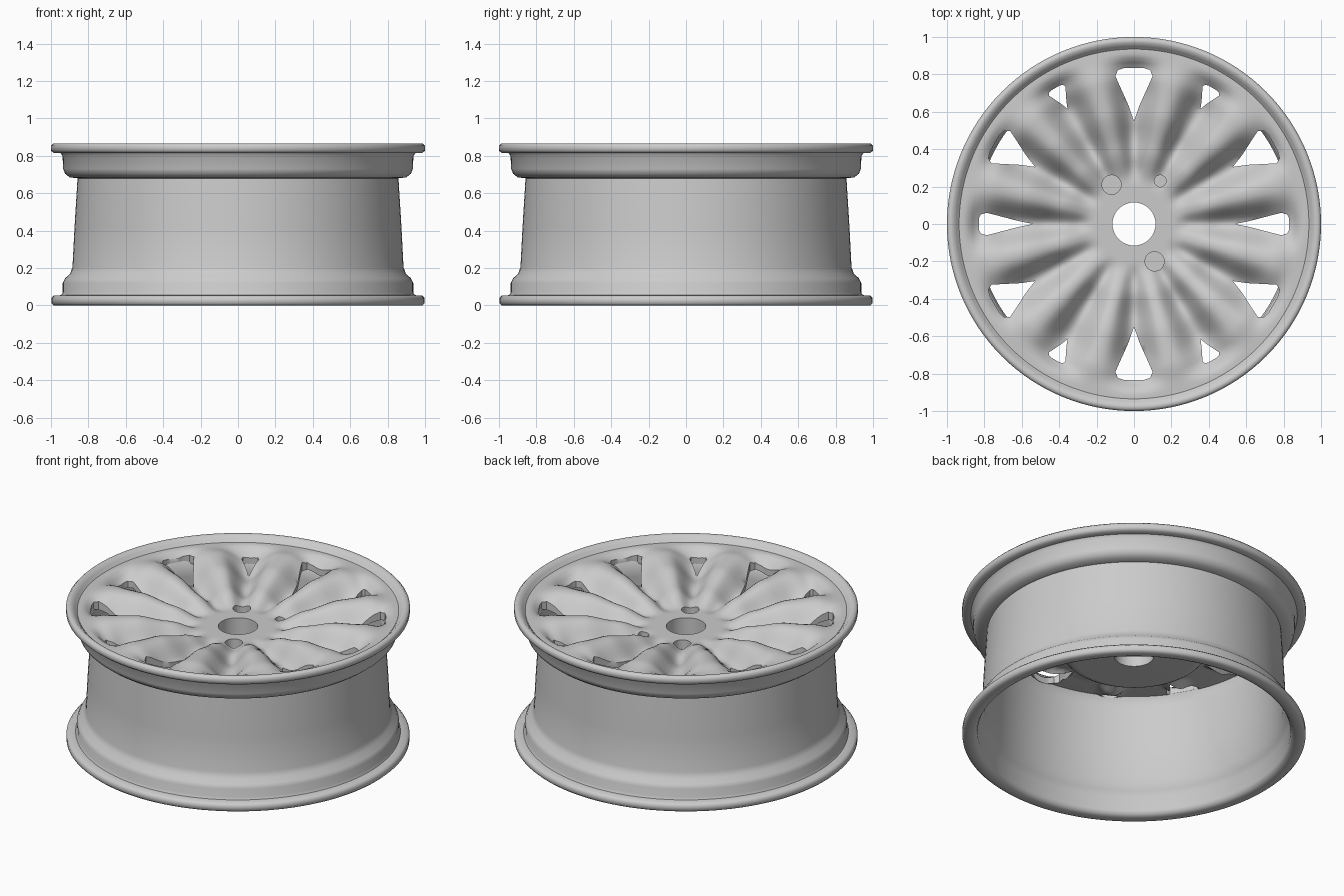
import bpy, bmesh, math
from math import sin, cos, pi, radians

cube = bpy.data.objects.get("Cube")
if cube:
    bpy.data.objects.remove(cube, do_unlink=True)

metal = bpy.data.materials.new("light grey metal")
metal.use_nodes = True
GREY = (0.6, 0.6, 0.6, 1)
metal.diffuse_color = GREY
bsdf = metal.node_tree.nodes["Principled BSDF"]
bsdf.inputs["Base Color"].default_value = GREY
bsdf.inputs["Roughness"].default_value = 0.5


def add_object(name, bm):
    bmesh.ops.recalc_face_normals(bm, faces=bm.faces)
    mesh = bpy.data.meshes.new(name)
    bm.to_mesh(mesh)
    bm.free()
    mesh.materials.append(metal)
    ob = bpy.data.objects.new(name, mesh)
    bpy.context.collection.objects.link(ob)
    return ob


def revolve(name, section, steps):
    """Sweep a closed (radius, height) section, which may vary with angle."""
    bm = bmesh.new()
    rings = []
    for i in range(steps):
        a = 2 * pi * i / steps
        rings.append([bm.verts.new((r * cos(a), r * sin(a), z)) for r, z in section(a)])
    n = len(rings[0])
    for i in range(steps):
        a, b = rings[i], rings[(i + 1) % steps]
        for j in range(n):
            k = (j + 1) % n
            bm.faces.new((a[j], b[j], b[k], a[k]))
    return add_object(name, bm)


def prism(bm, outline, low, high):
    """Add a closed upright prism to bm."""
    bottom = [bm.verts.new((x, y, low)) for x, y in outline]
    top = [bm.verts.new((x, y, high)) for x, y in outline]
    bm.faces.new(bottom[::-1])
    bm.faces.new(top)
    n = len(outline)
    for i in range(n):
        j = (i + 1) % n
        bm.faces.new((bottom[i], bottom[j], top[j], top[i]))


def curve_at(points, r):
    """Smooth interpolation through (radius, value) points."""
    for (r0, v0), (r1, v1) in zip(points, points[1:]):
        if r <= r1:
            t = max(0, (r - r0) / (r1 - r0))
            return v0 + (v1 - v0) * t * t * (3 - 2 * t) * 0.5 + (v1 - v0) * t * 0.5
    return points[-1][1]


def smooth(ob, angle):
    bpy.ops.object.select_all(action='DESELECT')
    ob.select_set(True)
    bpy.context.view_layer.objects.active = ob
    bpy.ops.object.shade_smooth_by_angle(angle=radians(angle))


# Barrel with both flanges and bead seats
BARREL = [
    (0.94, 0.0), (0.985, 0.0), (0.998, 0.012), (0.998, 0.04), (0.985, 0.052),
    (0.945, 0.055), (0.937, 0.07), (0.937, 0.12), (0.925, 0.145), (0.897, 0.17),
    (0.885, 0.205), (0.874, 0.42), (0.858, 0.68), (0.90, 0.685), (0.925, 0.705),
    (0.935, 0.73), (0.938, 0.80), (0.95, 0.815), (0.985, 0.815), (1.0, 0.828),
    (1.0, 0.855), (0.988, 0.867), (0.97, 0.867), (0.95, 0.85), (0.93, 0.825),
    (0.89, 0.80), (0.85, 0.765), (0.842, 0.68), (0.855, 0.42), (0.868, 0.2),
    (0.888, 0.15), (0.905, 0.12), (0.91, 0.03), (0.92, 0.01)]
barrel = revolve("rim_barrel", lambda a: BARREL, 128)
smooth(barrel, 50)

# Dished face: raised spoke crowns with grooves between them
CROWN = [(0.11, 0.73), (0.24, 0.73), (0.4, 0.79), (0.6, 0.84), (0.78, 0.85),
         (0.88, 0.835), (0.935, 0.832)]
DEPTH = [(0.22, 0), (0.32, 0.04), (0.5, 0.105), (0.7, 0.13), (0.82, 0.08), (0.9, 0)]
BACK = [(0.11, 0.54), (0.39, 0.55), (0.43, 0.59), (0.48, 0.67), (0.7, 0.74), (0.935, 0.77)]
RADII = [0.115 + (0.935 - 0.115) * i / 34 for i in range(35)]


def face_section(a):
    groove = (0.5 + 0.5 * cos(12 * a)) ** 1.3
    top = [(r, curve_at(CROWN, r) - curve_at(DEPTH, r) * groove) for r in RADII]
    back = [(r, min(curve_at(BACK, r), z - 0.04)) for r, z in top]
    return top + back[::-1]


face = revolve("spoke_face", face_section, 192)

# Cutters: teardrop windows between the spokes and lug recesses in the hub
WINDOWS = [(0, 0.54, 0.83, 0.06), (30, 0.61, 0.86, 0.10),
           (60, 0.71, 0.84, 0.05), (90, 0.55, 0.835, 0.10)]
cut = bmesh.new()


def window(angle, inner, outer, half):
    shape = [(0, 0), (0.3, 0.3), (0.65, 0.75), (0.85, 1), (0.96, 0.85), (1, 0.5)]
    side = [(inner + (outer - inner) * t, half * w) for t, w in shape]
    outline = side[::-1] + [(u, -v) for u, v in side[1:]]
    c, s = cos(angle), sin(angle)
    prism(cut, [(u * c - v * s, u * s + v * c) for u, v in outline], 0.4, 1.0)


for deg, inner, outer, half in WINDOWS:
    for d in {deg % 360, -deg % 360, (180 - deg) % 360, (180 + deg) % 360}:
        window(radians(d), inner, outer, half)

for x, y, size in [(-0.12, 0.21, 0.052), (0.14, 0.23, 0.032), (0.11, -0.20, 0.052)]:
    ring = [(x + size * cos(pi * i / 8), y + size * sin(pi * i / 8)) for i in range(16)]
    prism(cut, ring, 0.67, 1.0)

cutter = add_object("window_cutter", cut)
cutter.hide_render = True
mod = face.modifiers.new("windows", 'BOOLEAN')
mod.operation = 'DIFFERENCE'
mod.solver = 'EXACT'
mod.object = cutter
bpy.ops.object.select_all(action='DESELECT')
face.select_set(True)
bpy.context.view_layer.objects.active = face
bpy.ops.object.modifier_apply(modifier=mod.name)
bpy.data.objects.remove(cutter, do_unlink=True)
smooth(face, 45)
